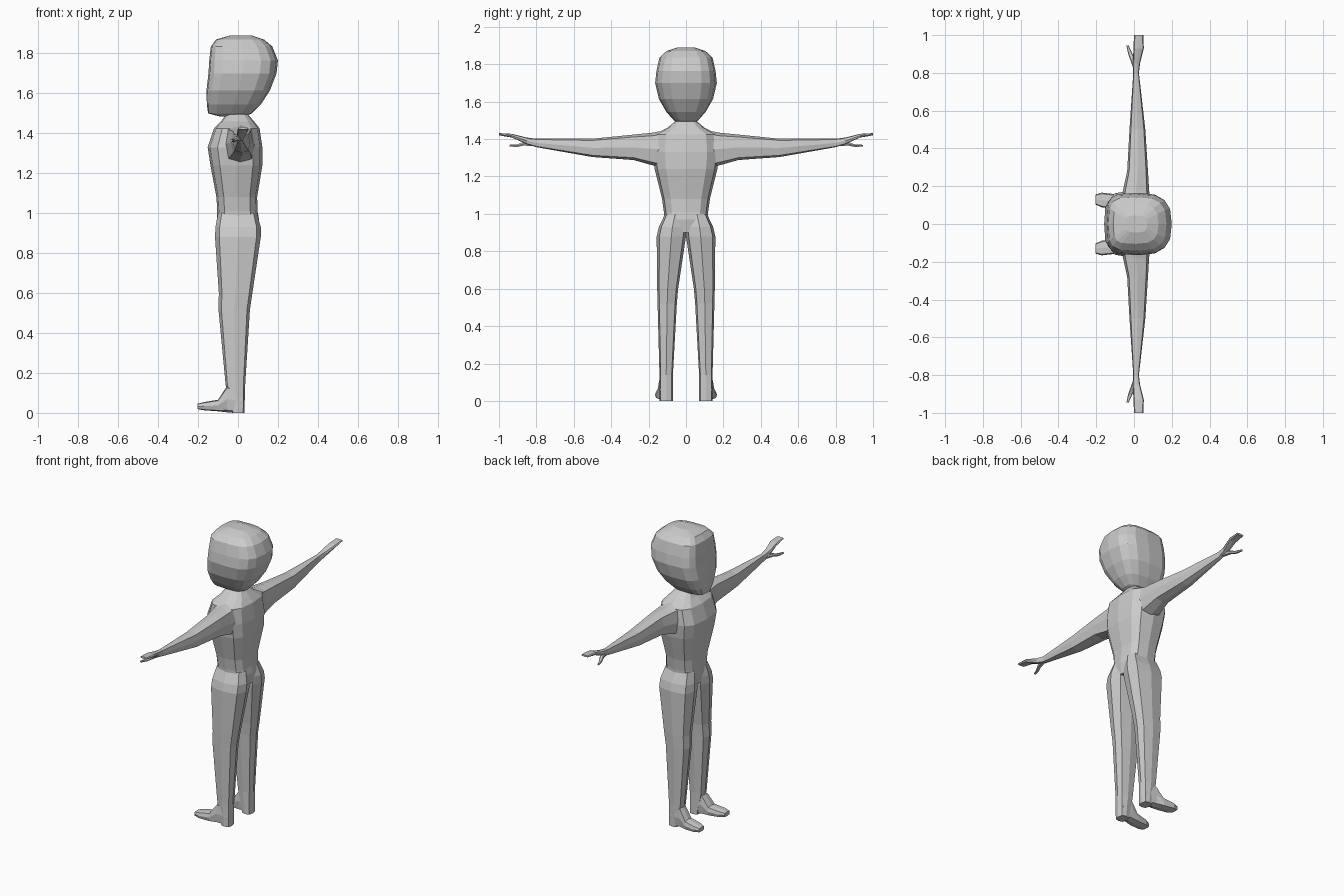
import bpy, bmesh, math


def spow(v, p):
    return math.copysign(abs(v) ** p, v) if abs(v) > 1e-6 else 0.0


def loft(name, axis, rings, n=8, front=0.6, back=0.6, mirror=False):
    """Skin box-like rounded rings: (position, a_min, a_max, b_min, b_max).
    a, b are (x, y) along z, (y, z) along x, (x, z) along y."""
    bm = bmesh.new()
    loops = []
    for pos, a0, a1, b0, b1 in rings:
        loop = []
        for i in range(n):
            t = 2 * math.pi * i / n
            p = front if math.cos(t) < -1e-6 else back
            a = (a0 + a1) / 2 + (a1 - a0) / 2 * spow(math.cos(t), p)
            b = (b0 + b1) / 2 + (b1 - b0) / 2 * spow(math.sin(t), p)
            co = {'z': (a, b, pos), 'x': (pos, a, b), 'y': (a, pos, b)}[axis]
            loop.append(bm.verts.new(co))
        loops.append(loop)
    for lo, hi in zip(loops, loops[1:]):
        for i in range(n):
            j = (i + 1) % n
            bm.faces.new((lo[i], lo[j], hi[j], hi[i]))
    bm.faces.new(loops[0])
    bm.faces.new(loops[-1])
    bmesh.ops.recalc_face_normals(bm, faces=bm.faces)
    me = bpy.data.meshes.new(name)
    bm.to_mesh(me)
    bm.free()
    ob = bpy.data.objects.new(name, me)
    bpy.context.collection.objects.link(ob)
    if mirror:
        m = ob.modifiers.new("mirror", 'MIRROR')
        m.use_axis = (False, True, False)
        m.use_mirror_merge = False
    return ob


# Head: flat face towards -x, rounded back
loft("head", 'z', [
    (1.484, -0.09, 0.03, -0.04, 0.04),
    (1.500, -0.150, 0.07, -0.065, 0.065),
    (1.545, -0.156, 0.115, -0.105, 0.105),
    (1.615, -0.158, 0.160, -0.145, 0.145),
    (1.700, -0.148, 0.193, -0.165, 0.165),
    (1.765, -0.144, 0.200, -0.158, 0.158),
    (1.835, -0.136, 0.172, -0.142, 0.142),
    (1.870, -0.110, 0.130, -0.105, 0.105),
    (1.890, -0.040, 0.070, -0.045, 0.045),
], n=16, front=0.5, back=0.7)

# Torso with neck
loft("torso", 'z', [
    (0.900, -0.095, 0.095, -0.110, 0.110),
    (0.970, -0.105, 0.105, -0.116, 0.116),
    (1.010, -0.104, 0.098, -0.118, 0.118),
    (1.080, -0.108, 0.096, -0.128, 0.128),
    (1.240, -0.138, 0.122, -0.168, 0.168),
    (1.330, -0.152, 0.122, -0.178, 0.178),
    (1.425, -0.120, 0.108, -0.168, 0.168),
    (1.460, -0.085, 0.080, -0.100, 0.100),
    (1.495, -0.060, 0.050, -0.058, 0.058),
    (1.540, -0.055, 0.050, -0.055, 0.055),
], n=12, front=0.65, back=0.65)

# Legs
loft("leg", 'z', [
    (0.000, -0.030, 0.032, 0.070, 0.142),
    (0.140, -0.062, 0.036, 0.070, 0.142),
    (0.520, -0.098, 0.060, 0.049, 0.152),
    (0.600, -0.096, 0.072, 0.042, 0.154),
    (0.880, -0.115, 0.114, 0.000, 0.157),
    (0.930, -0.113, 0.114, 0.000, 0.145),
    (1.000, -0.100, 0.096, 0.005, 0.112),
], n=8, mirror=True)

# Feet, splayed slightly outwards
loft("foot", 'x', [
    (0.020, 0.074, 0.138, 0.000, 0.120),
    (-0.055, 0.076, 0.146, 0.003, 0.135),
    (-0.100, 0.080, 0.158, 0.008, 0.066),
    (-0.170, 0.088, 0.166, 0.013, 0.054),
    (-0.203, 0.103, 0.157, 0.019, 0.046),
], n=8, front=0.5, back=0.5, mirror=True)

# Arms with flat mitten hands
loft("arm", 'y', [
    (0.120, -0.070, 0.085, 1.245, 1.445),
    (0.180, -0.058, 0.080, 1.260, 1.434),
    (0.280, -0.036, 0.074, 1.288, 1.424),
    (0.500, -0.024, 0.060, 1.304, 1.402),
    (0.800, -0.004, 0.026, 1.357, 1.402),
    (0.850, -0.006, 0.032, 1.372, 1.408),
    (0.930, -0.003, 0.052, 1.408, 1.428),
    (1.000, 0.000, 0.050, 1.420, 1.432),
], n=8, mirror=True)

# Thumbs
loft("thumb", 'y', [
    (0.810, 0.000, 0.024, 1.362, 1.390),
    (0.870, -0.020, 0.008, 1.364, 1.384),
    (0.905, -0.032, -0.010, 1.357, 1.372),
    (0.945, -0.040, -0.028, 1.360, 1.370),
], n=6, mirror=True)
